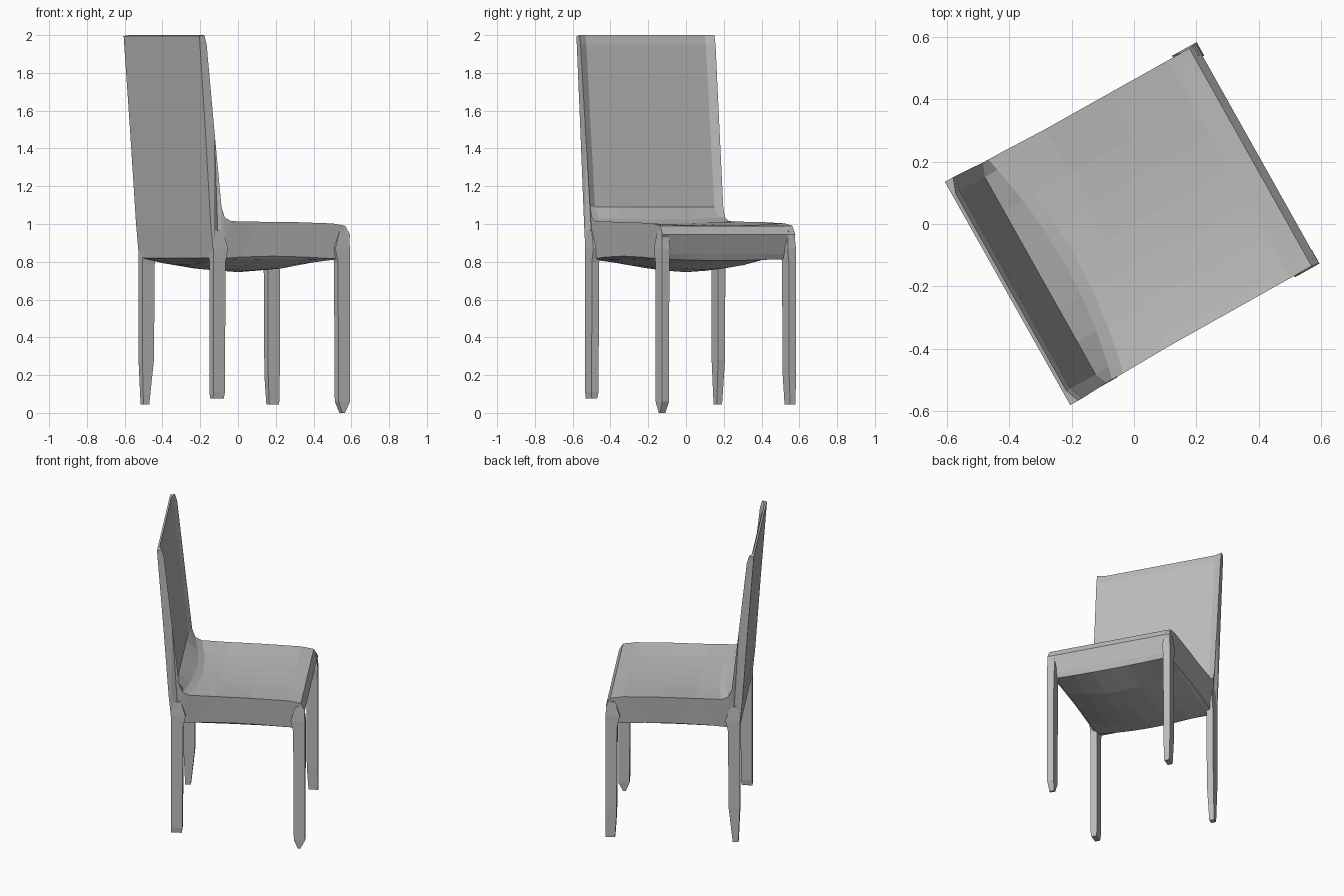
import bpy, bmesh, math

cube = bpy.data.objects.get("Cube")
if cube:
    bpy.data.objects.remove(cube)

TURN = math.radians(29.3)   # the chair stands turned about z

grey = bpy.data.materials.new("plain grey")
grey.use_nodes = True
GREY = (0.5, 0.5, 0.5, 1)
grey.diffuse_color = GREY
grey.node_tree.nodes["Principled BSDF"].inputs["Base Color"].default_value = GREY


def loft(name, rings):
    """Join closed rings of points into one capped, flat-shaded object."""
    bm = bmesh.new()
    loops = [[bm.verts.new(p) for p in ring] for ring in rings]
    n = len(loops[0])
    for a, b in zip(loops, loops[1:]):
        for i in range(n):
            j = (i + 1) % n
            bm.faces.new((a[i], a[j], b[j], b[i]))
    caps = [bm.faces.new(loops[0]), bm.faces.new(loops[-1])]
    bmesh.ops.triangulate(bm, faces=caps)
    bmesh.ops.recalc_face_normals(bm, faces=bm.faces)
    mesh = bpy.data.meshes.new(name)
    bm.to_mesh(mesh)
    bm.free()
    mesh.materials.append(grey)
    obj = bpy.data.objects.new(name, mesh)
    obj.rotation_euler.z = TURN
    bpy.context.collection.objects.link(obj)


# Side outline of backrest and seat as (depth, height, zone)
OUTLINE = [
    (-.372, .82, "back"), (-.39, 1.0, "back"), (-.425, 1.5, "back"),
    (-.458, 1.94, "back"), (-.462, 1.995, "back"),
    (-.432, 2.0, "rest"), (-.418, 1.95, "rest"), (-.37, 1.5, "rest"),
    (-.325, 1.09, "rest"), (-.305, 1.035, "corner"), (-.265, 1.015, "corner"),
    (-.1, 1.012, "seat"), (.12, 1.01, "seat"), (.35, 1.003, "seat"),
    (.43, .99, "seat"), (.455, .945, "front"), (.45, .85, "lip"),
    (.4, .815, "under"), (.2, .825, "under"), (0, .83, "under"),
    (-.2, .825, "under"), (-.33, .815, "under"),
]


def section(v):
    """Outline at sideways position v, padded or hollowed towards the middle."""
    inner = max(0, 1 - (v / .4) ** 2)      # 1 in the middle, 0 at the sides
    side = abs(v) > .39
    ring = []
    for u, z, zone in OUTLINE:
        w = v
        if zone == "rest" and not side:
            u -= .018
        elif zone == "corner":
            u += .05 * inner
            z -= .012 * inner
        elif zone == "seat":
            if side:
                w *= .99
            z -= .03 * inner * max(0, 1 - ((u - .05) / .38) ** 2)
        elif zone == "lip" and not side:
            u -= .035
            z -= .01
        elif zone == "under":
            z -= .085 * inner * max(0, 1 - (u / .42) ** 2)
            w *= .95 if side else 1
        if side and zone in ("back", "rest"):
            w *= 1 + .015 * max(0, z - 1)   # backrest widens slightly upwards
        ring.append((u, w, z))
    return ring


loft("seat_and_backrest",
     [section(v) for v in (-.4, -.36, -.24, -.12, 0, .12, .24, .365, .408)])


def leg(name, u, outer, foot, heel, toe, taper):
    """Thin leg, flush with the seat corner, narrowing below the taper height."""
    inward = -1 if u > 0 else 1
    side = math.copysign(1, outer)
    back = u - inward * .038

    def ring(z, depth, width, shift=0, inset=0):
        a, b = back + inward * shift, back + inward * depth
        c, d = outer - side * width, outer - side * inset
        return [(a, d, z), (b, d, z), (b, c, z), (a, c, z)]

    loft(name, [
        ring(.965, .06, .04, .012, .006), ring(.87, .09, .05),
        ring(.835, .082, .047), ring(.8, .074, .044),
        ring(taper, .07, .042), ring(foot, toe, .036, heel, .004)])


leg("back_left_leg", -.337, .408, .045, .01, .045, .28)
leg("back_right_leg", -.337, -.402, .075, 0, .065, .11)
leg("front_left_leg", .422, .41, .045, 0, .06, .2)
leg("front_right_leg", .418, -.401, 0, .03, .045, .06)
